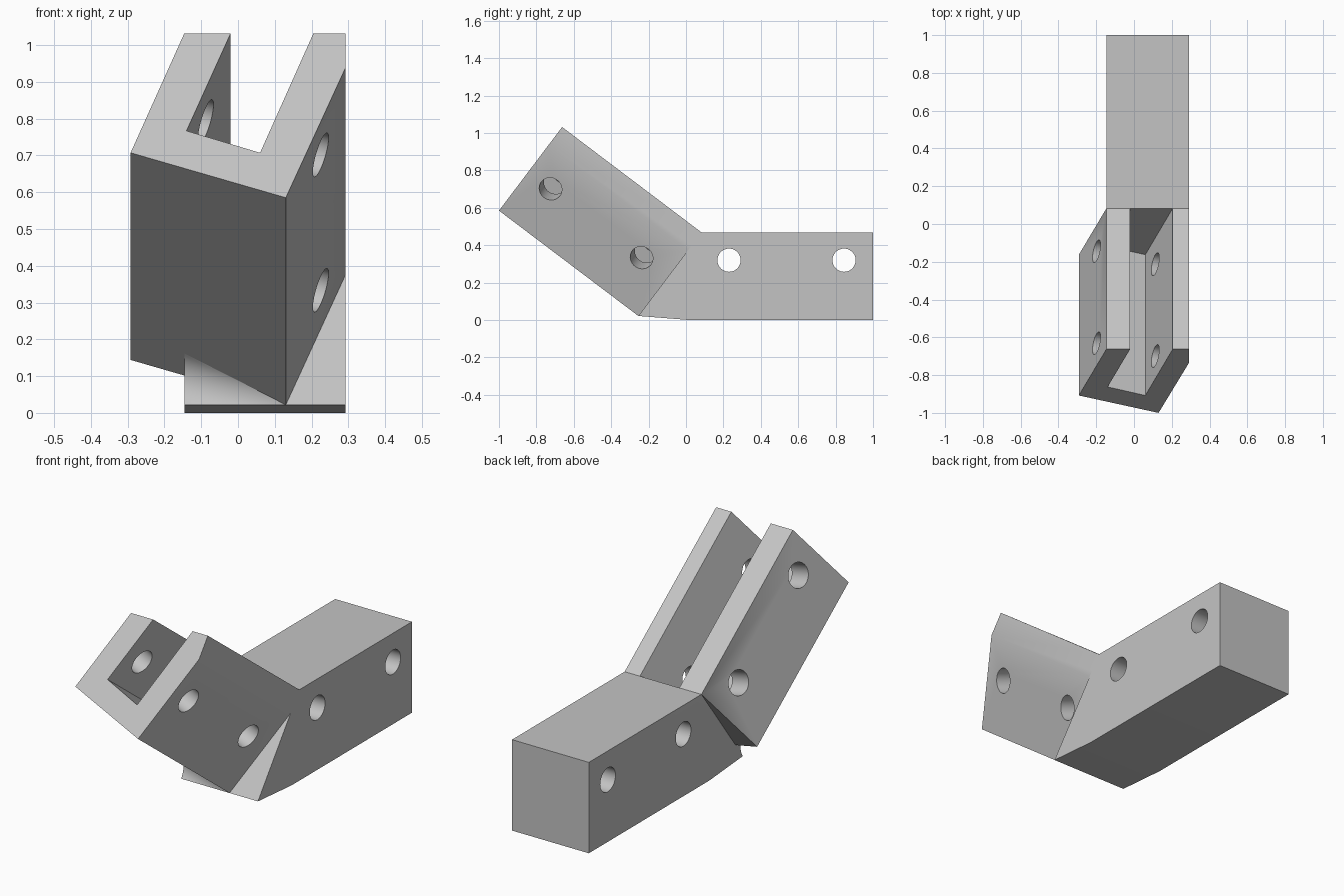
import bpy, bmesh, math
from mathutils import Vector

if "Cube" in bpy.data.objects:
    bpy.data.objects.remove(bpy.data.objects["Cube"])

grey = bpy.data.materials.new("light_grey")
grey.diffuse_color = (0.55, 0.55, 0.55, 1)
grey.use_nodes = True
grey.node_tree.nodes["Principled BSDF"].inputs["Base Color"].default_value = grey.diffuse_color

# Channel axis (runs back and down) and its in-section "up" direction
A = math.atan2(0.563, 0.745)
D = Vector((0, math.cos(A), -math.sin(A)))
W = Vector((0, math.sin(A), math.cos(A)))
START = Vector((0, -1.0, 0.585))
LENGTH = 0.934
ROLL = math.radians(20)
X = Vector((1, 0, 0))


def make(name, verts, faces):
    bm = bmesh.new()
    vs = [bm.verts.new(v) for v in verts]
    for f in faces:
        bm.faces.new([vs[i] for i in f])
    bmesh.ops.recalc_face_normals(bm, faces=bm.faces)
    me = bpy.data.meshes.new(name)
    bm.to_mesh(me)
    bm.free()
    me.materials.append(grey)
    ob = bpy.data.objects.new(name, me)
    bpy.context.collection.objects.link(ob)
    return ob


def prism(name, outline, shift):
    n = len(outline)
    verts = list(outline) + [p + shift for p in outline]
    faces = [list(range(n)), list(range(n, 2 * n))]
    faces += [[i, (i + 1) % n, n + (i + 1) % n, n + i] for i in range(n)]
    return make(name, verts, faces)


def hole_cutter(name, centre, axis, depth, radius=0.062):
    side = D if abs(axis.dot(D)) < 0.01 else Vector((0, 1, 0))
    up = axis.cross(side).normalized()
    side = up.cross(axis).normalized()
    ring = [centre - axis * depth / 2 + radius * (side * math.cos(t) + up * math.sin(t))
            for t in (2 * math.pi * i / 48 for i in range(48))]
    return prism(name, ring, axis * depth)


def boolean(target, tool, op):
    m = target.modifiers.new(op.lower(), 'BOOLEAN')
    m.operation, m.object, m.solver = op, tool, 'EXACT'
    bpy.context.view_layer.objects.active = target
    bpy.ops.object.modifier_apply(modifier=m.name)
    bpy.data.objects.remove(tool)


# Solid rear block, its front end slanted to meet the channel
end = START + D * LENGTH
side = [(0.08, 0.465), (1, 0.465), (1, 0), (0.02, 0), (end.y, end.z)]
top = end + W * 0.56
side[0] = (top.y, top.z)
side[1] = (1, top.z)
bracket = prism("bracket", [Vector((-0.146, y, z)) for y, z in side], X * 0.438)

# Rolled U-channel, trimmed flush with the block's top and right side
section = [(0.13, 0), (0.292, 0.442), (0.292, 0.56), (0.205, 0.56), (0.06, 0.153),
           (-0.14, 0.228), (-0.02, 0.56), (-0.146, 0.56), (-0.292, 0.153)]
channel = prism("channel", [START + X * x + W * v for x, v in section], D * LENGTH)

# Tapering concave fillet between channel underside and block end
r = 0.1
corner = end + X * -0.146 + W * r
mid = corner - (D + W) * r
arc = [mid + r * (D * math.cos(t) + W * math.sin(t))
       for t in (math.pi / 2 * i / 16 for i in range(17))]
pts = [end + X * 0.13, corner] + arc
n = len(pts)
fillet = make("fillet", pts, [list(range(1, n))] +
              [[0, i, i + 1 if i + 1 < n else 1] for i in range(1, n)])

boolean(bracket, channel, 'UNION')
boolean(bracket, fillet, 'UNION')

# Bolt holes across the block and square through both channel walls
across = Vector((-math.cos(ROLL), 0, 0)) + W * math.sin(ROLL)
for y in (0.23, 0.845):
    boolean(bracket, hole_cutter("block_hole", Vector((0.07, y, 0.32)), X, 1), 'DIFFERENCE')
for s in (0.15, 0.76):
    centre = START + D * s + X * 0.225 + W * 0.259 + across * 0.225
    boolean(bracket, hole_cutter("channel_hole", centre, across, 0.62), 'DIFFERENCE')

bpy.ops.object.select_all(action='DESELECT')
bracket.select_set(True)
bpy.context.view_layer.objects.active = bracket
bpy.ops.object.shade_smooth_by_angle(angle=math.radians(30))
